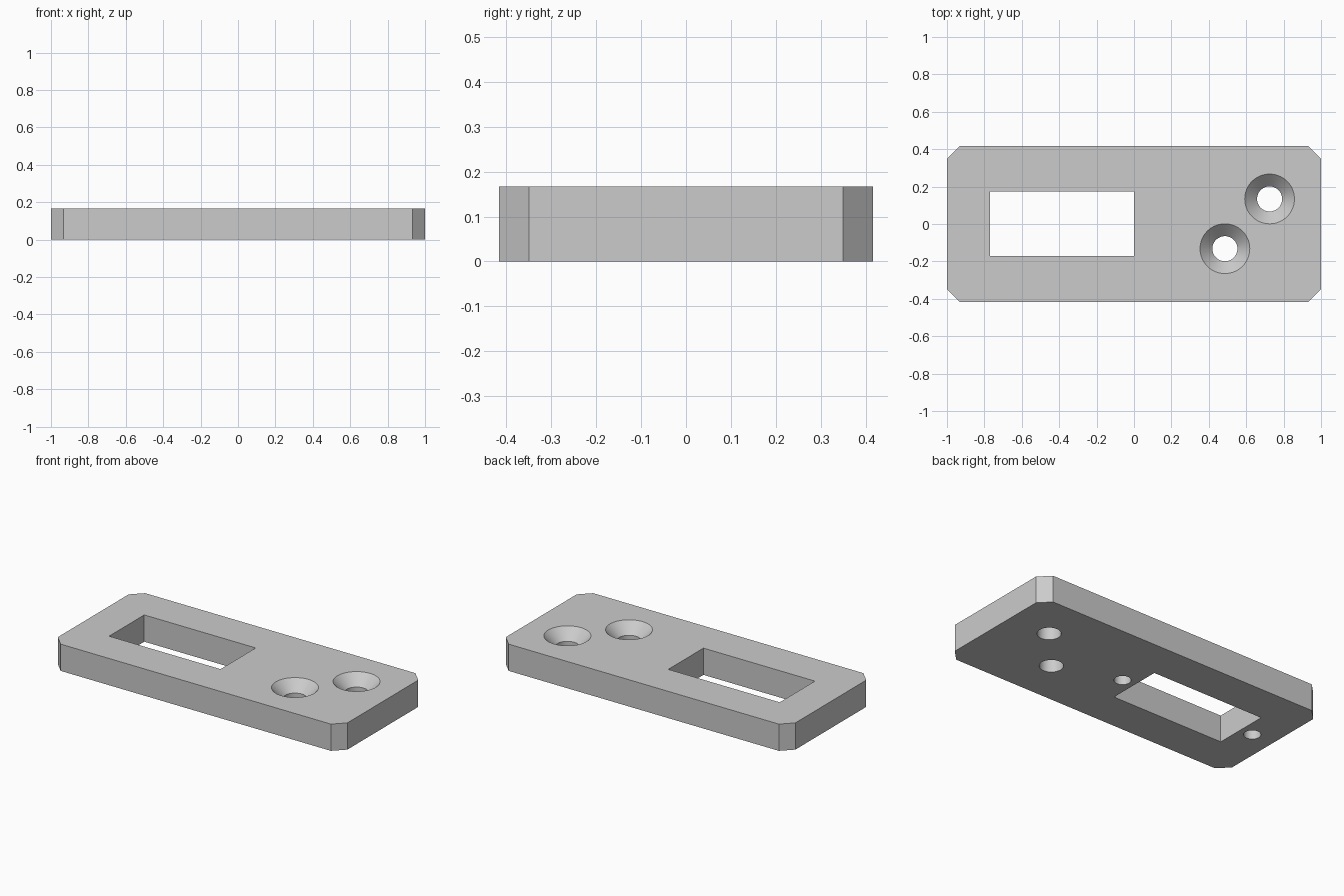
import bpy
import bmesh
import math
from mathutils import Matrix

LENGTH, WIDTH, HEIGHT = 2.0, 0.833, 0.167
CHAMFER = 0.067
SLOT_X, SLOT_Y = -0.385, 0.0015
OVER = 0.02

if "Cube" in bpy.data.objects:
    bpy.data.objects.remove(bpy.data.objects["Cube"], do_unlink=True)


def make_object(name, bm):
    bmesh.ops.recalc_face_normals(bm, faces=bm.faces)
    mesh = bpy.data.meshes.new(name)
    bm.to_mesh(mesh)
    bm.free()
    obj = bpy.data.objects.new(name, mesh)
    bpy.context.collection.objects.link(obj)
    return obj


def box(name, size, centre):
    bm = bmesh.new()
    bmesh.ops.create_cube(bm, size=1, matrix=Matrix.Translation(centre) @ Matrix.Diagonal((*size, 1)))
    return bm


def turned(name, profile, x, y, sides=64):
    """Closed solid turned around a vertical axis from (radius, z) pairs."""
    bm = bmesh.new()
    rings = []
    for radius, z in profile:
        angles = [2 * math.pi * i / sides for i in range(sides)]
        rings.append([bm.verts.new((x + radius * math.cos(a), y + radius * math.sin(a), z)) for a in angles])
    for low, high in zip(rings, rings[1:]):
        for i in range(sides):
            j = (i + 1) % sides
            bm.faces.new((low[i], low[j], high[j], high[i]))
    bm.faces.new(rings[0][::-1])
    bm.faces.new(rings[-1])
    return make_object(name, bm)


# Plate with chamfered upright corners
bm = box("plate", (LENGTH, WIDTH, HEIGHT), (0, 0, HEIGHT / 2))
upright = [e for e in bm.edges if abs(e.verts[0].co.z - e.verts[1].co.z) > HEIGHT / 2]
bmesh.ops.bevel(bm, geom=upright, offset=CHAMFER, segments=1, affect='EDGES')
plate = make_object("plate", bm)

# Rectangular slot
cutters = [make_object("slot_cutter", box("slot", (0.77, 0.347, HEIGHT * 2), (SLOT_X, SLOT_Y, HEIGHT / 2)))]

# Two countersunk through holes
HOLE, SINK = 0.067, 0.133
for x, y in ((0.725, 0.134), (0.486, -0.132)):
    profile = [(HOLE, -OVER), (HOLE, HEIGHT - (SINK - HOLE)), (SINK + OVER, HEIGHT + OVER)]
    cutters.append(turned("countersink_cutter", profile, x, y))

# Blind screw holes underneath, one at each end of the slot
for side in (-1, 1):
    cutters.append(turned("screw_hole_cutter", [(0.048, -OVER), (0.048, 0.13)], SLOT_X + side * 0.468, 0))

# Cut every opening, then drop the cutters
bpy.ops.object.select_all(action='DESELECT')
plate.select_set(True)
bpy.context.view_layer.objects.active = plate
for cutter in cutters:
    cutter.hide_render = True
    cut = plate.modifiers.new("opening", 'BOOLEAN')
    cut.operation = 'DIFFERENCE'
    cut.solver = 'EXACT'
    cut.object = cutter
    bpy.ops.object.modifier_apply(modifier=cut.name)
    bpy.data.objects.remove(cutter, do_unlink=True)

# Plain grey finish
grey = bpy.data.materials.new("light_grey")
grey.use_nodes = True
colour = (0.6, 0.6, 0.6, 1)
grey.diffuse_color = colour
grey.node_tree.nodes["Principled BSDF"].inputs["Base Color"].default_value = colour
plate.data.materials.clear()
plate.data.materials.append(grey)
bpy.ops.object.shade_smooth_by_angle(angle=math.radians(30))
